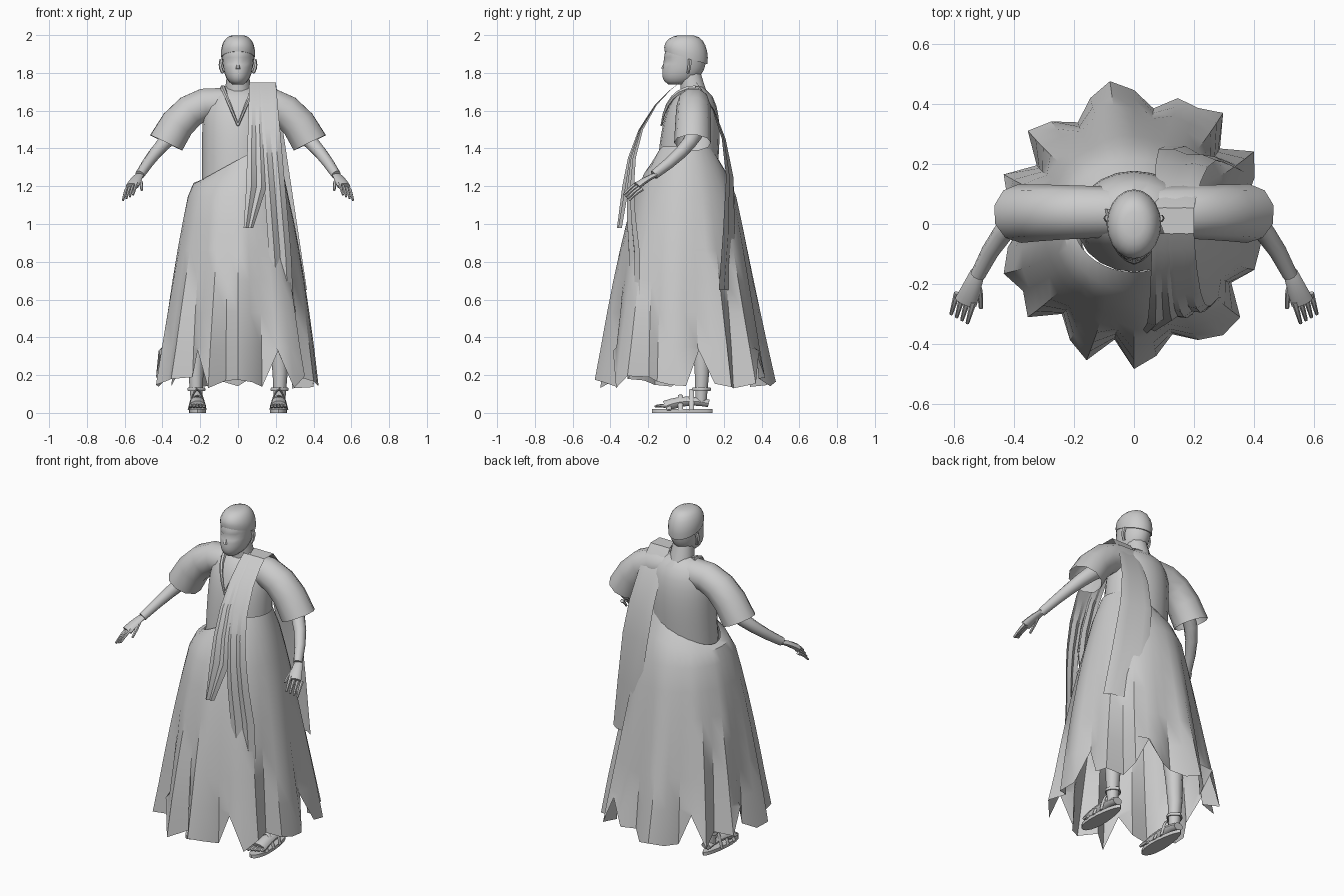
import bpy, math, random
from math import sin, cos, sqrt, exp, tau
from mathutils import Vector

random.seed(4)
if "Cube" in bpy.data.objects:
    bpy.data.objects.remove(bpy.data.objects["Cube"])

grey = bpy.data.materials.new("plain_grey")
grey.use_nodes = True
color = (0.6, 0.6, 0.6, 1)
grey.diffuse_color = color
grey.node_tree.nodes["Principled BSDF"].inputs["Base Color"].default_value = color


def loft(name, rows, closed=True, caps=True, sharp=45):
    """Skin equal rows of points into one shaded object."""
    count = len(rows[0])
    verts = [point for row in rows for point in row]
    faces = []
    for row in range(len(rows) - 1):
        for i in range(count if closed else count - 1):
            j = (i + 1) % count
            low, high = row * count, row * count + count
            faces.append((low + i, low + j, high + j, high + i))
    if closed and caps:
        faces.append(tuple(range(count)))
        faces.append(tuple(range(len(verts) - count, len(verts))))
    mesh = bpy.data.meshes.new(name)
    mesh.from_pydata(verts, [], faces)
    mesh.materials.append(grey)
    part = bpy.data.objects.new(name, mesh)
    bpy.context.collection.objects.link(part)
    bpy.ops.object.select_all(action="DESELECT")
    part.select_set(True)
    bpy.context.view_layer.objects.active = part
    bpy.ops.object.mode_set(mode="EDIT")
    bpy.ops.mesh.select_all(action="SELECT")
    bpy.ops.mesh.normals_make_consistent(inside=False)
    bpy.ops.object.mode_set(mode="OBJECT")
    bpy.ops.object.shade_smooth_by_angle(angle=math.radians(sharp))


def oval(z, center_y, width, depth, count=20):
    """Level oval ring, with half width and half depth."""
    angles = [tau * i / count for i in range(count)]
    return [Vector((width * cos(a), center_y + depth * sin(a), z)) for a in angles]


def tube(name, start, bend, end, thick, thin, flat=1.0, count=10, steps=6, caps=True):
    """Tapered tube along a bent path; flat scales its upward radius."""
    start, bend, end = Vector(start), Vector(bend), Vector(end)
    whole = (end - start).normalized()
    guide = Vector((0, 0, 1)) if abs(whole.z) < 0.9 else Vector((0, 1, 0))
    rows = []
    for step in range(steps + 1):
        t = step / steps
        center = start.lerp(bend, t).lerp(bend.lerp(end, t), t)
        ahead = (bend.lerp(end, t) - start.lerp(bend, t)).normalized()
        side = ahead.cross(guide).normalized()
        up = side.cross(ahead) * flat
        radius = thick + (thin - thick) * t
        angles = [tau * i / count for i in range(count)]
        rows.append([center + (side * cos(a) + up * sin(a)) * radius for a in angles])
    loft(name, rows, caps=caps)


# Head with a narrow jaw and pressed eye sockets
rows = []
levels = 14
for level in range(levels + 1):
    t = 0.03 + 0.95 * level / levels
    swell = sqrt(1 - abs(2 * t - 1) ** 3)
    z = 1.73 + t * 0.265
    ring = oval(z, -0.05 * (1 - t) ** 3, swell * (0.07 + t / 40), swell * 0.112)
    for point in ring:
        if point.y < -0.06 and abs(t - 0.5) < 0.06 and 0.02 < abs(point.x) < 0.06:
            point.y += 0.01
    rows.append(ring)
loft("head", rows)

# Close hair cap, lower at the nape
rows = []
for level in range(7):
    a = level * tau / 27
    swell = cos(a) ** 0.6 * (1 - (1 - sin(a)) ** 4 * 0.06)
    ring = oval(1.88 + sin(a) * 0.12, 0, swell * 0.094, swell * 0.12)
    for point in ring:
        point.z -= point.y * (1 - sin(a)) * 0.3
    rows.append(ring)
loft("hair", rows)

tube("nose", (0, -0.1, 1.87), (0, -0.115, 1.84), (0, -0.12, 1.82), 0.006, 0.014, count=6)
for z in (1.778, 1.788):
    tube("lip", (-0.025, -0.09, z), (0, -0.115, z), (0.025, -0.09, z), 0.005, 0.005, count=6)
for edge in (-1, 1):
    tube("ear", (edge * 0.08, 0.01, 1.8), (edge * 0.1, 0.02, 1.83), (edge * 0.086, 0.02, 1.87),
         0.008, 0.012, count=6)
tube("neck", (0, 0.05, 1.64), (0, 0.04, 1.7), (0, 0.02, 1.8), 0.08, 0.058)

# Bodice rounding over into the shoulders
rows = []
levels = 10
for level in range(levels + 1):
    t = level / levels * 0.98
    rows.append(oval(1.2 + t * 0.54, t * 0.045, sqrt(1 - t ** 8) * 0.19, sqrt(1 - t ** 4) * 0.16))
loft("bodice", rows)
for side in (-1, 1):
    tube("collar_fold", (side * 0.08, 0.05, 1.72), (side * 0.08, -0.1, 1.72), (0, -0.13, 1.52),
         0.016, 0.006, count=6)

# Pleated skirt with a slanted waist and a ragged hem
count, levels = 36, 8
peaks = (3, 5, 10, 14, 16, 20, 22, 25, 27, 31, 32)
valleys = (1, 4, 8, 12, 15, 18, 23, 26, 29, 33)
pleats = [0.15 if i in valleys else -0.05 if i in peaks else 0.03 for i in range(count)]
hem = [random.uniform(-0.035, 0.04) for i in range(count)]
for notch in (1, 6, 13, 17, 24, 30):
    hem[notch] = 0.17
rows = []
for level in range(levels + 1):
    t = (level / levels) ** 1.3
    top = max(0, 1 - t * 9)
    spread = 0.2 + t ** 0.7 * 0.24
    ring = oval(1.34 - t * 1.18, -sin(t * tau / 2) * 0.01, spread, spread + t / 50 - top * 0.04, count)
    for point, pleat, drop in zip(ring, pleats, hem):
        point.z += max(-0.2, min(0.13, point.x)) * top * 0.55
        point.xy *= 1 - pleat * t ** 1.5
        if level == levels:
            point.z += drop
    rows.append(ring)
loft("skirt", rows, caps=False, sharp=35)

# Sash over the left shoulder, with a short flap beside its long front tail
columns = 5


def sash_row(drop, front, inner, outer):
    """One row of cloth, this far below the shoulder."""
    if front:
        depth = -0.03 - (1 - exp(-4 * drop)) * 0.32
    else:
        depth = 0.05 + (1 - exp(-3 * drop)) * 0.25
    row = []
    for column in range(columns):
        t = column / (columns - 1)
        x = inner + (outer - inner) * t
        fold = 1.05 + (column % 2) * 0.04 - max(0, x - 0.05) * min(drop, 0.9) * 1.6
        row.append((x, depth * fold, 1.75 - drop))
    return row


front_drops = [1.33, 1.1, 0.9, 0.7, 0.55, 0.4, 0.25, 0.12, 0.04, 0]
back_drops = [0, 0.06, 0.15, 0.3, 0.5, 0.8, 1.1]
long_rows = [sash_row(d, True, 0.1 + d * 0.07, 0.2 + min(d, 1) * 0.09) for d in front_drops]
long_rows += [sash_row(d, False, 0.07 + d ** 3 / 10, 0.2 + d * 0.15) for d in back_drops]
loft("sash", long_rows, closed=False, sharp=30)
flap_rows = [sash_row(d, True, 0.06 - d * 0.03, 0.12 + d * 0.06) for d in front_drops[4:]]
loft("sash_flap", [sash_row(0.77, True, 0.03, 0.08)] + flap_rows, closed=False, sharp=30)

for mirror, label in ((1, "left"), (-1, "right")):
    def limb(part, start, bend, end, *sizes, **options):
        ends = [(mirror * x, y, z) for x, y, z in (start, bend, end)]
        tube(label + "_" + part, *ends, *sizes, **options)

    # Wide short sleeve and bare arm
    limb("sleeve", (0.09, 0.04, 1.64), (0.27, 0.04, 1.66), (0.38, 0.035, 1.43), 0.085, 0.098,
         steps=4, caps=False)
    limb("arm", (0.25, 0.05, 1.55), (0.4, 0.09, 1.45), (0.52, -0.17, 1.26), 0.052, 0.025)

    # Hand with spread fingers
    limb("palm", (0.52, -0.16, 1.26), (0.54, -0.21, 1.24), (0.56, -0.26, 1.2), 0.024, 0.038, flat=0.5)
    for finger in range(4):
        base = Vector((0.535 + finger * 0.018, -0.26 + finger * 0.01, 1.215 - finger * 0.01))
        reach = Vector((0.02, -0.07, -0.06))
        bend = base + reach / 2 + Vector((0, 0, 0.01))
        limb("finger", base, bend, base + reach, 0.011, 0.006, count=6, steps=3)
    limb("thumb", (0.525, -0.2, 1.24), (0.51, -0.23, 1.22), (0.51, -0.28, 1.18), 0.014, 0.007, count=6)

    # Leg and foot
    limb("leg", (0.22, 0.08, 0.06), (0.24, 0.1, 0.5), (0.12, 0.03, 1.1), 0.03, 0.09)
    limb("foot", (0.218, 0.12, 0.05), (0.217, 0, 0.08), (0.215, -0.11, 0.035), 0.03, 0.045, flat=0.7)
    for toe in range(5):
        x, tip = 0.18 + toe * 0.0175, -0.165 + toe * 0.008
        limb("toe", (x, -0.1, 0.036), (x, tip, 0.04), (x, tip, 0.03), 0.012, 0.007, count=6)

    # Sandal sole, wider at the toes, with straps over the foot
    outline = oval(0, -0.02, 0.043, 0.16)
    for point in outline:
        point.x = point.x * (1 - point.y * 1.6) + mirror * 0.215
    loft(label + "_sandal_sole", [outline, [point + Vector((0, 0, 0.02)) for point in outline]])
    for y in (-0.09, -0.03, 0.03):
        limb("sandal_strap", (0.17, y, 0.015), (0.216, y, 0.2 + y), (0.262, y, 0.015),
             0.013, 0.013, flat=0.4, count=6, steps=8)
    for edge in (-1, 1):
        limb("ankle_strap", (0.22, 0.036, 0.125), (0.22 + edge * 0.085, 0.082, 0.125), (0.22, 0.128, 0.125),
             0.006, 0.006, flat=1.6, count=6)
